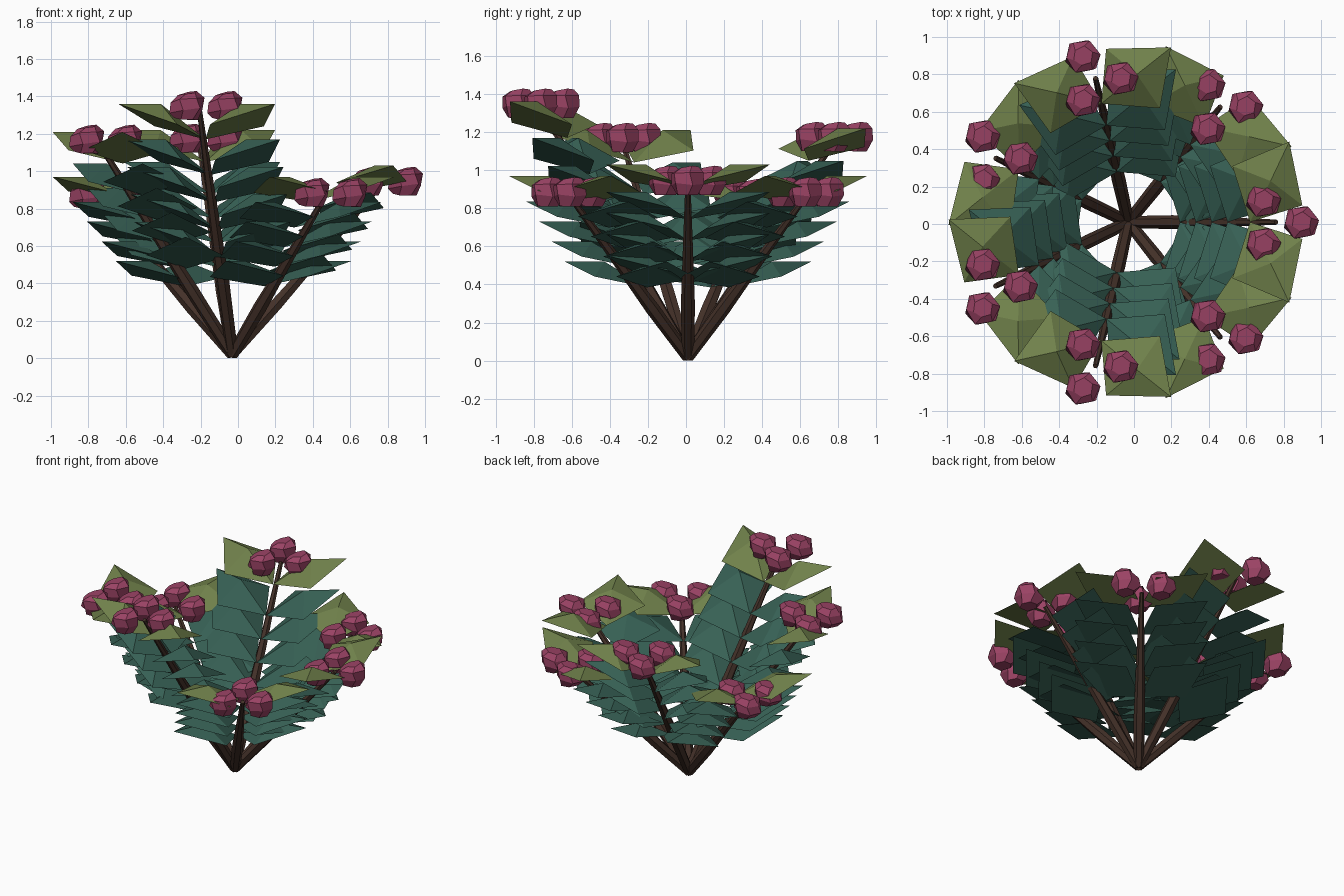
import bpy, math, random
from mathutils import Vector, Matrix

cube = bpy.data.objects.get("Cube")
if cube:
    bpy.data.objects.remove(cube)
random.seed(4)


def material(name, rgb):
    m = bpy.data.materials.new(name)
    m.use_nodes = True
    m.diffuse_color = (*rgb, 1)
    m.node_tree.nodes["Principled BSDF"].inputs["Base Color"].default_value = (*rgb, 1)
    return m


BARK = material("bark brown", (0.058, 0.031, 0.022))
DARK = material("deep green", (0.038, 0.118, 0.090))
LIGHT = material("olive green", (0.162, 0.220, 0.070))
PINK = material("blossom pink", (0.325, 0.055, 0.128))


def make(name, verts, faces, mat):
    mesh = bpy.data.meshes.new(name)
    mesh.from_pydata(verts, [], faces)
    mesh.materials.append(mat)
    ob = bpy.data.objects.new(name, mesh)
    bpy.context.collection.objects.link(ob)


def ring_faces(rings, sides):
    """Side quads and end caps for stacked rings."""
    faces = [tuple(reversed(range(sides)))]
    for r in range(rings - 1):
        for i in range(sides):
            a, b = r * sides + i, r * sides + (i + 1) % sides
            faces.append((a, b, b + sides, a + sides))
    faces.append(tuple(range((rings - 1) * sides, rings * sides)))
    return faces


def add_stem(name, start, end):
    axis = end - start
    turn = axis.to_track_quat('Z', 'Y')
    profile = [(0, 0.032), (0.3, 0.037), (0.65, 0.026), (1, 0.014)]
    verts = []
    for t, rad in profile:
        for i in range(6):
            a = i * math.tau / 6
            verts.append(start + axis * t + turn @ Vector((rad * math.cos(a), rad * math.sin(a), 0)))
    make(name, verts, ring_faces(len(profile), 6), BARK)


# Leaf as a low pyramid in stem space: base, outer corner, tip, inner corner, peak
LEAF = [(0.65, 0, 1.17), (0.93, 0.09, 1.25), (0.86, 0.43, 1.36),
        (0.556, 0.30, 1.24), (0.76, 0.22, 1.36)]


def add_leaves(name, place, steps, mat):
    """Mirrored pairs of closed leaves, shifted down the stem."""
    verts, faces = [], []
    for back, down in steps:
        for side in (1, -1):
            n = len(verts)
            verts += [place @ Vector((x - back, y * side, z - down)) for x, y, z in LEAF]
            leaf = [(n + i, n + (i + 1) % 4, n + 4) for i in range(4)]
            leaf.append((n + 3, n + 2, n + 1, n))
            faces += [f[::side] for f in leaf]
    make(name, verts, faces, mat)


# One chunky faceted bloom with a tilted top, shared by every cluster
SIDES = 6
bloom = []
for rad, z, twist, tilt in [(0.062, -0.075, 0, 0), (0.092, -0.03, 0.3, 0.1),
                            (0.088, 0.03, 0.1, 0.15), (0.052, 0.062, 0.4, 0.2)]:
    for i in range(SIDES):
        a = i * math.tau / SIDES + twist
        r = rad * random.uniform(0.9, 1.1)
        x, y = r * math.cos(a), r * math.sin(a)
        bloom.append(Vector((x, y, z + tilt * x + random.uniform(-0.008, 0.008))))


def add_blooms(name, centre):
    verts, faces = [], []
    for k in range(3):
        a = k * math.tau / 3
        offset = centre + Vector((0.135 * math.cos(a), 0.135 * math.sin(a), 0))
        n = len(verts)
        verts += [v + offset for v in bloom]
        faces += [tuple(n + i for i in f) for f in ring_faces(4, SIDES)]
    make(name, verts, faces, PINK)


# Seven stems around the root: (leaf height, bloom height)
ROOT = Vector((-0.03, 0.01, 0))
HEIGHTS = [(1.03, 0.95), (0.97, 0.89), (1.22, 1.18), (0.97, 0.88),
           (1.21, 1.175), (1.36, 1.355), (0.97, 0.89)]
DARK_STEPS = [(0.12 + 0.085 * i, 0.19 + 0.147 * i) for i in range(4)]

for k, (leaf_top, bloom_z) in enumerate(HEIGHTS):
    spin = Matrix.Rotation(k * math.tau / 7, 4, 'Z')
    tip = ROOT + spin @ Vector((0.79, 0, 0))
    add_stem(f"stem_{k + 1}", ROOT + Vector((0, 0, 0.02)), tip + Vector((0, 0, bloom_z - 0.03)))
    place = Matrix.Translation(ROOT) @ spin @ Matrix.Diagonal((1, 1, leaf_top / 1.36, 1))
    add_leaves(f"dark_leaves_{k + 1}", place, DARK_STEPS, DARK)
    add_leaves(f"top_leaves_{k + 1}", place, [(0, 0)], LIGHT)
    add_blooms(f"blooms_{k + 1}", tip + Vector((0, 0, bloom_z)))
